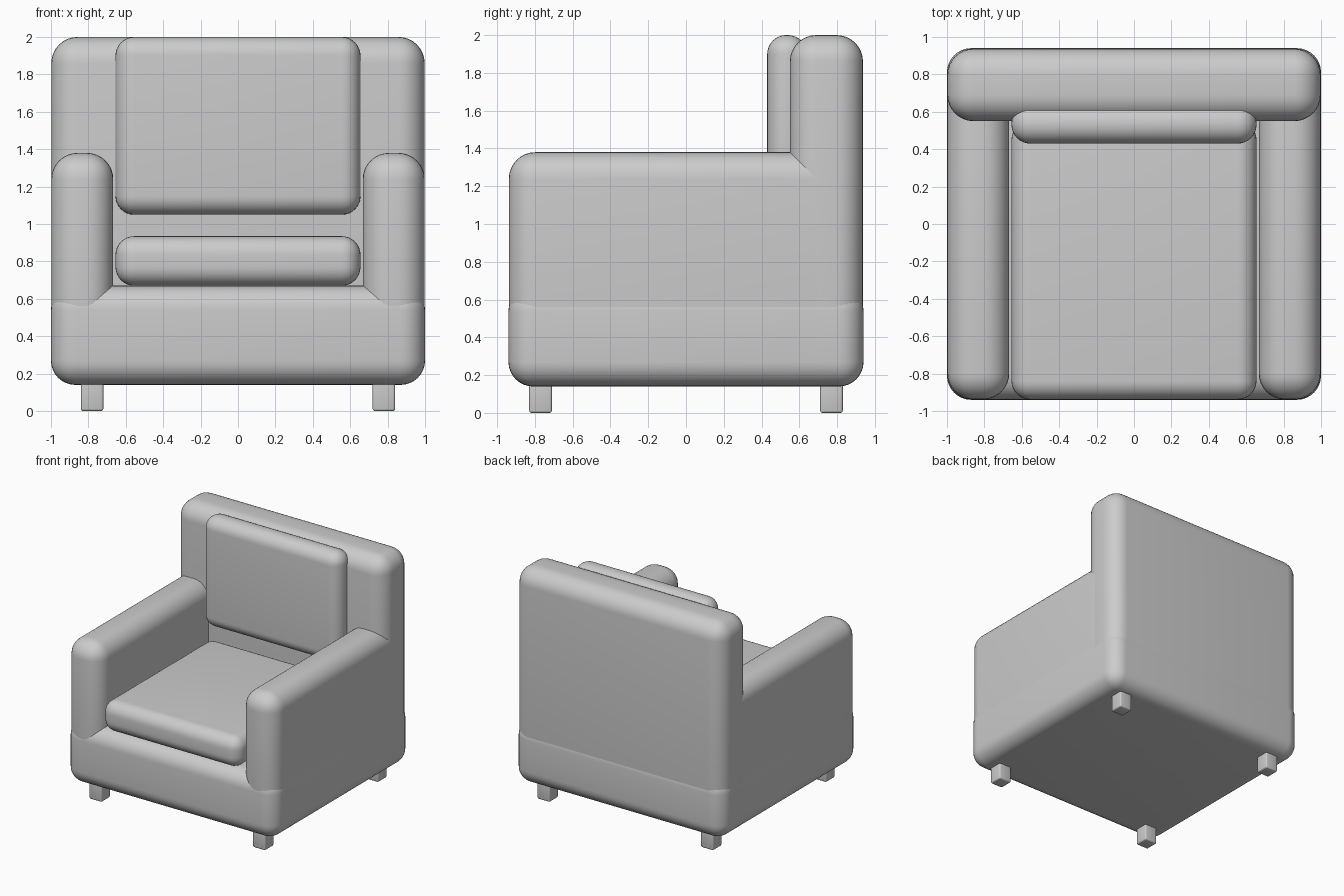
import bpy
from math import radians

if "Cube" in bpy.data.objects:
    bpy.data.objects.remove(bpy.data.objects["Cube"])


def rounded_box(name, lo, hi, radius, segments=8):
    """Box between two corners with rounded edges."""
    size = [b - a for a, b in zip(lo, hi)]
    centre = [(a + b) / 2 for a, b in zip(lo, hi)]
    bpy.ops.mesh.primitive_cube_add(size=1, location=centre)
    ob = bpy.context.object
    ob.name = name
    ob.scale = size
    bpy.ops.object.transform_apply(location=False, rotation=False, scale=True)
    bevel = ob.modifiers.new("Rounding", 'BEVEL')
    bevel.width = radius
    bevel.segments = segments
    bevel.limit_method = 'NONE'
    bpy.ops.object.modifier_apply(modifier=bevel.name)
    bpy.ops.object.shade_smooth_by_angle(angle=radians(35))
    return ob


# Base and backrest
rounded_box("base", (-1, -0.94, 0.14), (1, 0.94, 0.67), 0.13)
rounded_box("backrest", (-0.998, 0.55, 0.3), (0.998, 0.937, 2.0), 0.14)

# Seat and back cushions
rounded_box("seat_cushion", (-0.655, -0.938, 0.67), (0.655, 0.55, 0.935), 0.1)
rounded_box("back_cushion", (-0.655, 0.43, 1.05), (0.655, 0.64, 2.0), 0.1)

for side, s in (("left", -1), ("right", 1)):
    # Armrests
    x = sorted((s * 0.667, s * 0.998))
    rounded_box(side + "_armrest", (x[0], -0.938, 0.3), (x[1], 0.935, 1.38), 0.14)
    # Feet
    for end, e in (("front", -1), ("back", 1)):
        cx, cy = s * 0.78, e * 0.77
        rounded_box(f"{end}_{side}_foot", (cx - 0.06, cy - 0.06, 0),
                    (cx + 0.06, cy + 0.06, 0.2), 0.012, 3)
